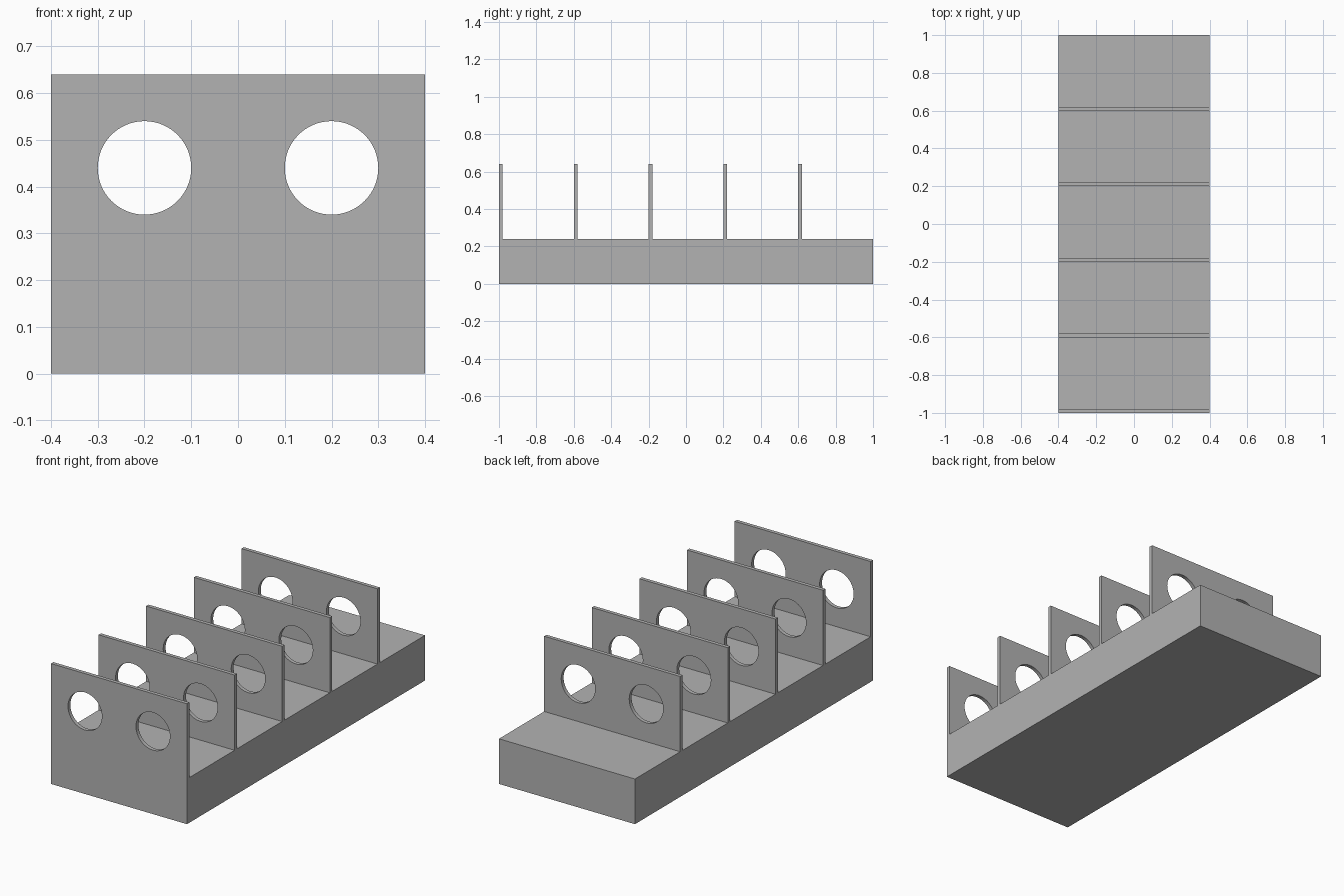
import bpy
from math import radians

default = bpy.data.objects.get("Cube")
if default:
    bpy.data.objects.remove(default, do_unlink=True)

WIDTH, LENGTH = 0.8, 2.0
BASE_H, PLATE_H, PLATE_T = 0.24, 0.4, 0.02
SPACING, PLATES = 0.4, 5
HOLE_R, HOLE_X, HOLE_Z = 0.1, 0.2, 0.44

grey = bpy.data.materials.new("plain grey")
grey.use_nodes = True
colour = (0.45, 0.45, 0.45, 1)
grey.diffuse_color = colour
grey.node_tree.nodes["Principled BSDF"].inputs["Base Color"].default_value = colour


def box(name, size, centre):
    bpy.ops.mesh.primitive_cube_add(size=1, location=centre)
    obj = bpy.context.object
    obj.name = name
    obj.scale = size
    bpy.ops.object.transform_apply(location=True, rotation=True, scale=True)
    obj.data.materials.append(grey)
    return obj


# Solid base block
box("base", (WIDTH, LENGTH, BASE_H), (0, 0, BASE_H / 2))

# Upright dividers, each with a pair of round through holes
front = -LENGTH / 2 + PLATE_T / 2
for i in range(PLATES):
    y = front + i * SPACING
    plate = box(f"divider_{i + 1}", (WIDTH, PLATE_T, PLATE_H),
                (0, y, BASE_H + PLATE_H / 2))
    for side in (-1, 1):
        bpy.ops.mesh.primitive_cylinder_add(
            vertices=64, radius=HOLE_R, depth=PLATE_T * 4,
            location=(side * HOLE_X, y, HOLE_Z), rotation=(radians(90), 0, 0))
        cutter = bpy.context.object
        cutter.name = "hole_cutter"
        cutter.hide_render = True
        cutter.data.materials.append(grey)
        hole = plate.modifiers.new("hole", 'BOOLEAN')
        hole.operation = 'DIFFERENCE'
        hole.solver = 'EXACT'
        hole.object = cutter
        bpy.context.view_layer.objects.active = plate
        bpy.ops.object.modifier_apply(modifier=hole.name)
        bpy.data.objects.remove(cutter, do_unlink=True)

    # Smooth hole walls, crisp edges
    bpy.ops.object.select_all(action='DESELECT')
    plate.select_set(True)
    bpy.context.view_layer.objects.active = plate
    bpy.ops.object.shade_smooth_by_angle(angle=radians(30))
